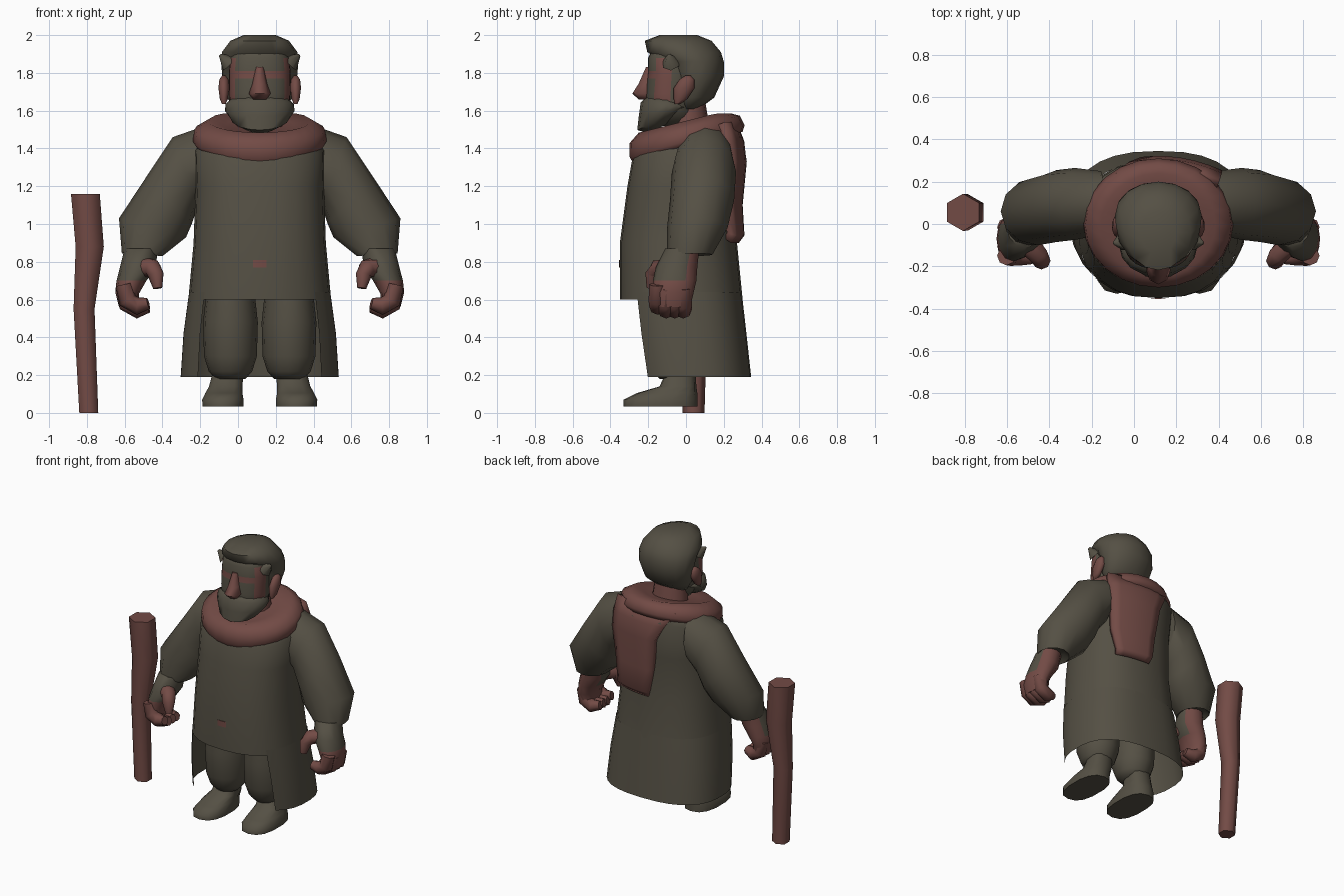
import bpy, bmesh, math
from mathutils import Vector

cube = bpy.data.objects.get("Cube")
if cube:
    bpy.data.objects.remove(cube, do_unlink=True)

CX = 0.115          # the figure stands beside its staff
parts = []


def material(name, rgb):
    m = bpy.data.materials.new(name)
    m.use_nodes = True
    m.diffuse_color = (*rgb, 1)
    m.node_tree.nodes["Principled BSDF"].inputs["Base Color"].default_value = (*rgb, 1)
    return m


OLIVE = material("dark olive", (0.09, 0.08, 0.058))
RED = material("red brown", (0.17, 0.07, 0.06))


def ring(center, u, v, n=16, power=2.0, start=0.0, end=2 * math.pi):
    """Rounded cross-section spanned by half axes u and v."""
    closed = end - start > 6.28
    out = []
    for i in range(n):
        a = start + (end - start) * i / (n if closed else n - 1)
        c, s = math.cos(a), math.sin(a)
        c = math.copysign(abs(c) ** (2 / power), c)
        s = math.copysign(abs(s) ** (2 / power), s)
        out.append(center + u * c + v * s)
    return out


def level(z, hx, y0, y1, slope=0.0, x=0.0, top=9.0, **kw):
    """Horizontal ring, tilted by slope along y, flattened at top. Starts at the front."""
    hy = (y1 - y0) / 2
    pts = ring(Vector((CX + x, (y0 + y1) / 2, z)),
               Vector((0, -hy, -hy * slope)), Vector((hx, 0, 0)), **kw)
    return [Vector((p.x, p.y, min(p.z, top))) for p in pts]


def slab(side, outer, inner, y, hy, n=12):
    """Limb ring given by its outer and inner points in the x-z plane."""
    a = Vector((CX + side * outer[0], y, outer[1]))
    b = Vector((CX + side * inner[0], y, inner[1]))
    return ring((a + b) / 2, (a - b) / 2, Vector((0, hy, 0)), n)


def loft(name, rings, mat, caps=(True, True), closed=True, rule=None):
    bm = bmesh.new()
    rows = [[bm.verts.new(p) for p in r] for r in rings]
    n = len(rows[0])
    for a, b in zip(rows, rows[1:]):
        for i in range(n if closed else n - 1):
            j = (i + 1) % n
            bm.faces.new((a[i], a[j], b[j], b[i]))
    for row, cap in zip((rows[0], rows[-1]), caps):
        if cap:
            bm.faces.new(row)
    bmesh.ops.recalc_face_normals(bm, faces=bm.faces)
    me = bpy.data.meshes.new(name)
    me.materials.append(mat)
    if rule:
        me.materials.append(RED if mat is OLIVE else OLIVE)
        for f in bm.faces:
            c = f.calc_center_median()
            f.material_index = int(rule(c - Vector((CX, 0, 0))))
    bm.to_mesh(me)
    bm.free()
    ob = bpy.data.objects.new(name, me)
    bpy.context.collection.objects.link(ob)
    parts.append(ob)
    return ob


def tube(name, points, radii, mat, n=8):
    pts = [Vector(p) for p in points]
    rings = []
    for i, p in enumerate(pts):
        d = (pts[min(i + 1, len(pts) - 1)] - pts[max(i - 1, 0)]).normalized()
        u = d.cross(Vector((0, 1, 0))).normalized()
        rings.append(ring(p, u * radii[i], d.cross(u) * radii[i], n))
    return loft(name, rings, mat)


# Robe body, hanging lower at the back and open over the legs
loft("robe_body", [level(*r, n=24, power=2.4) for r in (
    (0.60, 0.378, -0.35, 0.30), (0.90, 0.350, -0.35, 0.27),
    (1.20, 0.340, -0.31, 0.27), (1.40, 0.345, -0.285, 0.30, 0.2),
    (1.49, 0.280, -0.25, 0.25, 0.25))], OLIVE, caps=(False, True))
loft("robe_skirt", [level(*r, n=23, power=2.5, start=0.82, end=2 * math.pi - 0.82)
     for r in ((0.64, 0.375, -0.345, 0.295), (0.42, 0.405, -0.32, 0.32),
               (0.19, 0.42, -0.285, 0.345))],
     OLIVE, caps=(False, False), closed=False)
loft("belt_mark", [level(z, 0.035, -0.355, -0.347, n=4, power=1) for z in (0.77, 0.81)], RED)

# Collar and the hood hanging down the back, off to the left
loft("collar", [level(*r, top=1.585, n=24) for r in (
    (1.41, 0.335, -0.285, 0.30, 0.27), (1.44, 0.355, -0.30, 0.31, 0.27),
    (1.50, 0.345, -0.30, 0.285, 0.25), (1.545, 0.27, -0.25, 0.24, 0.25),
    (1.52, 0.18, -0.19, 0.17, 0.25))], RED)
hood = []
for z, x0, x1, y in ((1.54, -0.20, 0.29, 0.27), (1.44, -0.14, 0.30, 0.308),
                     (1.33, -0.08, 0.30, 0.322), (1.10, -0.05, 0.28, 0.30),
                     (0.94, -0.02, 0.25, 0.31), (0.90, -0.01, 0.24, 0.28)):
    xs = [x0 + (x1 - x0) * t / 6 for t in range(7)]
    hood.append([Vector((CX + x, y - 0.75 * x * x, z)) for x in xs])
ob = loft("hood_back", hood, RED, caps=(False, False), closed=False)
mod = ob.modifiers.new("thickness", "SOLIDIFY")
mod.thickness = 0.05

for side, label in ((1, "left"), (-1, "right")):
    # Sleeve
    loft(label + "_sleeve", [slab(side, *r) for r in (
        ((0.26, 1.53), (0.28, 1.15), 0.10, 0.15), ((0.46, 1.46), (0.33, 1.09), 0.095, 0.17),
        ((0.60, 1.25), (0.36, 1.00), 0.085, 0.17), ((0.745, 1.03), (0.39, 0.93), 0.06, 0.16),
        ((0.73, 0.845), (0.515, 0.83), 0.02, 0.12), ((0.70, 0.87), (0.55, 0.86), 0.02, 0.09))],
         OLIVE)
    # Hand with curled fingers and thumb
    loft(label + "_palm", [slab(side, *r) for r in (
        ((0.715, 0.87), (0.54, 0.87), -0.02, 0.09), ((0.74, 0.77), (0.55, 0.77), -0.05, 0.11),
        ((0.758, 0.70), (0.60, 0.70), -0.06, 0.115), ((0.765, 0.64), (0.64, 0.63), -0.07, 0.11),
        ((0.745, 0.56), (0.64, 0.58), -0.075, 0.10))], RED,
         rule=lambda c: c.z > 0.69 and c.y < 0.0)
    for i in range(4):
        y = -0.15 + 0.045 * i
        z = (0.02, 0, 0, 0)[i]
        tube(f"{label}_finger_{i + 1}", [(CX + side * px, y + dy, z + pz) for px, dy, pz in (
            (0.718, 0, 0.66), (0.70, 0, 0.575), (0.645, 0, 0.545), (0.59, -0.01, 0.56))],
             (0.045, 0.048, 0.046, 0.03), RED)
    tube(label + "_thumb", [(CX + side * x, y, z) for x, y, z in (
        (0.62, -0.09, 0.77), (0.565, -0.15, 0.765), (0.55, -0.175, 0.73), (0.54, -0.185, 0.66))],
         (0.055, 0.048, 0.042, 0.024), RED)
    # Trouser leg and shoe
    loft(label + "_trouser_leg", [level(z, hx, -0.06 - hy, -0.06 + hy, x=side * 0.155)
         for z, hx, hy in ((0.85, 0.12, 0.13), (0.62, 0.13, 0.15), (0.48, 0.145, 0.16),
                           (0.30, 0.14, 0.15), (0.22, 0.115, 0.12), (0.18, 0.08, 0.08))], OLIVE)
    loft(label + "_shoe", [level(z, hx, y0, y1, x=side * x, n=14, power=2.5)
         for z, hx, y0, y1, x in (
             (0.035, 0.11, -0.33, 0.06, 0.195), (0.07, 0.112, -0.33, 0.06, 0.195),
             (0.105, 0.10, -0.26, 0.06, 0.19), (0.14, 0.09, -0.14, 0.055, 0.18),
             (0.23, 0.082, -0.10, 0.05, 0.165))], OLIVE)
    # Ear, leaning back, and temple tuft
    loft(label + "_ear", [level(z, hx, y - hy, y + hy, x=side * 0.19, n=10) for z, hx, y, hy in (
        (1.635, 0.01, -0.045, 0.015), (1.66, 0.022, -0.03, 0.035), (1.72, 0.03, -0.01, 0.055),
        (1.765, 0.025, 0.005, 0.04), (1.785, 0.01, 0.01, 0.015))], RED)
    tube(label + "_hair_tuft", [(CX + side * 0.16, -0.08, 1.85), (CX + side * 0.21, -0.09, 1.895)],
         (0.05, 0.008), OLIVE, n=6)

# Neck, face and nose
loft("neck", [level(1.48, 0.13, -0.09, 0.13), level(1.66, 0.11, -0.09, 0.10)], RED)
loft("face", [level(*r, n=28, power=2.3) for r in (
    (1.52, 0.09, -0.17, 0.05), (1.60, 0.15, -0.20, 0.05), (1.65, 0.16, -0.212, 0.05),
    (1.69, 0.162, -0.213, 0.05), (1.77, 0.163, -0.205, 0.05), (1.81, 0.163, -0.20, 0.05),
    (1.88, 0.155, -0.20, 0.05), (1.94, 0.12, -0.17, 0.05))], OLIVE,
     rule=lambda c: c.y < -0.09 and (1.77 < c.z < 1.81 or (abs(c.x) < 0.06 and 1.65 < c.z < 1.69)
                                     or (abs(c.x) > 0.13 and 1.65 < c.z < 1.86)))
loft("nose", [level(*r, n=8) for r in (
    (1.66, 0.035, -0.25, -0.19), (1.69, 0.058, -0.285, -0.15),
    (1.74, 0.04, -0.252, -0.16), (1.83, 0.022, -0.212, -0.17))], RED)

# Beard and hair
loft("beard", [level(*r, n=16) for r in (
    (1.525, 0.09, -0.20, -0.02, 0.5), (1.56, 0.155, -0.258, 0.02, 0.45),
    (1.60, 0.185, -0.25, 0.04, 0.2), (1.635, 0.18, -0.24, 0.03, -0.05),
    (1.665, 0.15, -0.20, 0.0, -0.2))], OLIVE)
loft("hair", [level(*r, n=16) for r in (
    (1.61, 0.13, -0.05, 0.07), (1.67, 0.175, -0.07, 0.15), (1.78, 0.198, -0.08, 0.20),
    (1.86, 0.205, -0.12, 0.20), (1.91, 0.20, -0.205, 0.185), (1.97, 0.155, -0.218, 0.135),
    (2.0, 0.085, -0.14, 0.06))], OLIVE)

# Bent wooden staff
loft("staff", [ring(Vector((x, y, z)), Vector((0, r, 0)), Vector((r, 0, 0)), 6)
     for x, y, z, r in ((-0.79, 0.04, 0, 0.058), (-0.815, 0.05, 0.55, 0.064),
                        (-0.785, 0.055, 0.88, 0.086), (-0.808, 0.055, 1.16, 0.088))], RED)

bpy.ops.object.select_all(action="DESELECT")
for ob in parts:
    ob.select_set(True)
bpy.context.view_layer.objects.active = parts[0]
bpy.ops.object.shade_smooth_by_angle(angle=math.radians(65))
